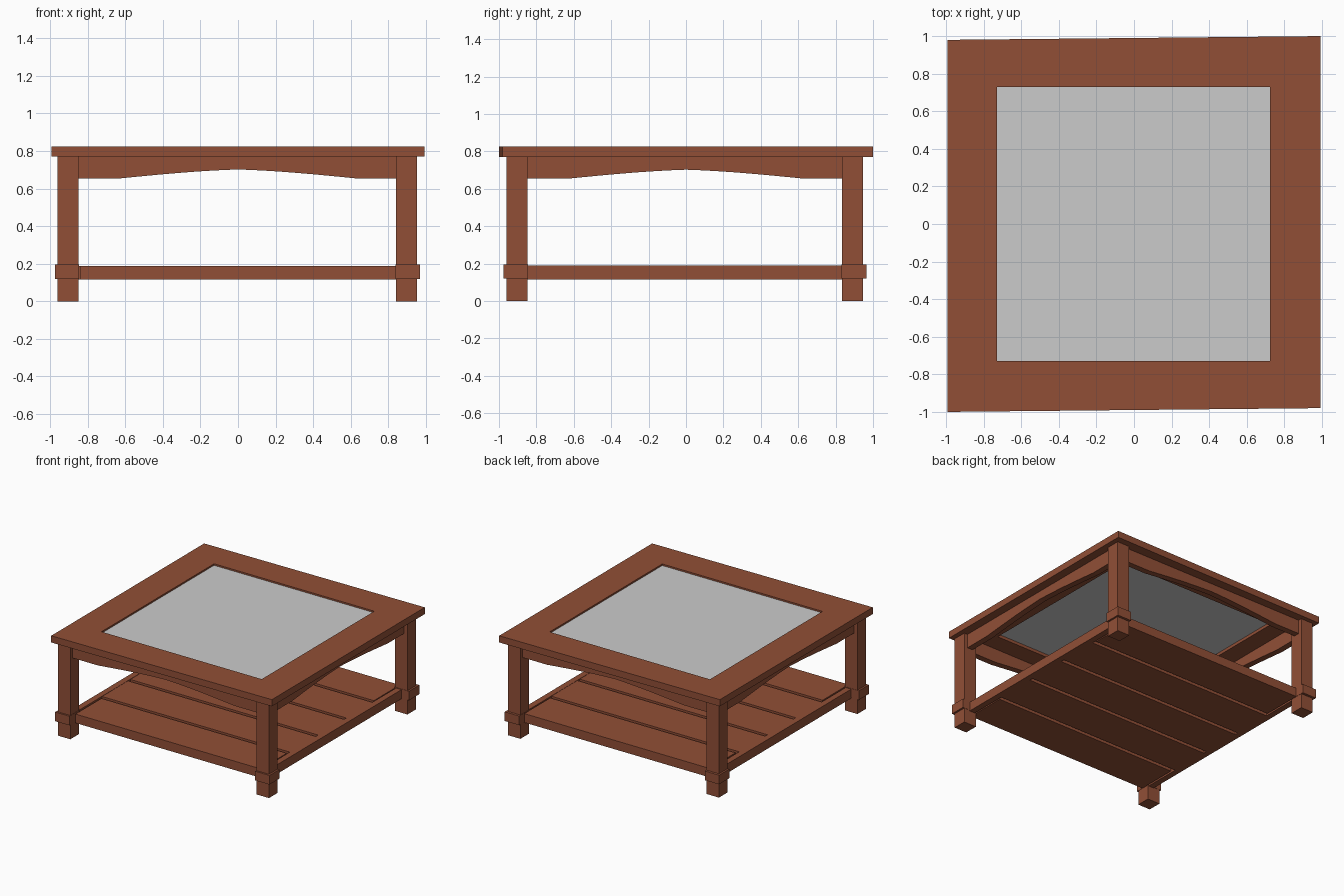
import bpy, bmesh, math

if "Cube" in bpy.data.objects:
    bpy.data.objects.remove(bpy.data.objects["Cube"])


def material(name, color):
    m = bpy.data.materials.new(name)
    m.diffuse_color = (*color, 1)
    m.use_nodes = True
    m.node_tree.nodes["Principled BSDF"].inputs["Base Color"].default_value = m.diffuse_color
    return m


WOOD = material("brown wood", (0.283, 0.078, 0.037))
GLASS = material("grey glass", (0.6, 0.6, 0.6))


def finish(name, bm, mat):
    bmesh.ops.recalc_face_normals(bm, faces=bm.faces[:])
    me = bpy.data.meshes.new(name)
    bm.to_mesh(me)
    bm.free()
    me.materials.append(mat)
    ob = bpy.data.objects.new(name, me)
    bpy.context.collection.objects.link(ob)
    return ob


def box(name, x, y, z, mat=WOOD):
    bm = bmesh.new()
    bmesh.ops.create_cube(bm, size=1)
    for v in bm.verts:
        v.co = [r[0] if c < 0 else r[1] for c, r in zip(v.co, (x, y, z))]
    return finish(name, bm, mat)


# Table top: slightly skewed outer outline around a square opening
outer = [(-0.993, -1), (0.993, -0.98), (0.993, 1), (-0.993, 0.98)]
inner = [(-0.728, -0.728), (0.725, -0.728), (0.725, 0.73), (-0.728, 0.73)]
Z0, Z1 = 0.77, 0.825
bm = bmesh.new()
rings = [[bm.verts.new((x, y, z)) for x, y in pts]
         for pts, z in ((outer, Z1), (inner, Z1), (inner, Z0), (outer, Z0))]
for k in range(4):
    a, b = rings[k], rings[(k + 1) % 4]
    for i in range(4):
        j = (i + 1) % 4
        bm.faces.new((a[i], a[j], b[j], b[i]))
finish("top_frame", bm, WOOD)

# Glass pane, a little below the frame surface
box("glass_pane", (-0.73, 0.727), (-0.73, 0.732), (0.795, 0.812), GLASS)

# Legs with square collars that stand proud on the outer sides
spans_x = {"left": ((-0.96, -0.848), (-0.975, -0.846)),
           "right": ((0.84, 0.953), (0.838, 0.968))}
spans_y = {"front": ((-0.96, -0.848), (-0.975, -0.846)),
           "back": ((0.833, 0.945), (0.831, 0.965))}
for sx, (lx, cx) in spans_x.items():
    for sy, (ly, cy) in spans_y.items():
        box(f"{sy}_{sx}_leg", lx, ly, (0, 0.77))
        box(f"{sy}_{sx}_collar", cx, cy, (0.12, 0.195))


# Aprons with an arched lower edge
def apron(name, a, b, d0, d1, along_x):
    low = [(a, 0.655), (-0.62, 0.655)]
    for i in range(1, 16):
        u = -0.62 + 1.24 * i / 16
        t = abs(u) / 0.62
        low.append((u, 0.655 + 0.047 * (0.45 * (1 - t) + 0.55 * math.cos(t * math.pi / 2))))
    low += [(0.62, 0.655), (b, 0.655)]
    outline = low + [(b, 0.77), (a, 0.77)]
    bm = bmesh.new()
    sides = [[bm.verts.new((u, d, z) if along_x else (d, u, z)) for u, z in outline]
             for d in (d0, d1)]
    n = len(outline)
    for s in sides:
        bm.faces.new(s)
    for i in range(n):
        j = (i + 1) % n
        bm.faces.new((sides[0][i], sides[0][j], sides[1][j], sides[1][i]))
    finish(name, bm, WOOD)


apron("front_apron", -0.85, 0.842, -0.93, -0.88, True)
apron("back_apron", -0.85, 0.842, 0.865, 0.915, True)
apron("left_apron", -0.85, 0.835, -0.93, -0.88, False)
apron("right_apron", -0.85, 0.835, 0.872, 0.922, False)

# Lower shelf: side rails and five planks with open gaps
box("left_shelf_rail", (-0.905, -0.855), (-0.85, 0.835), (0.115, 0.19))
box("right_shelf_rail", (0.85, 0.9), (-0.85, 0.835), (0.115, 0.19))
y0, y1, gap = -0.905, 0.895, 0.03
width = (y1 - y0 - 4 * gap) / 5
for i in range(5):
    s = y0 + i * (width + gap)
    edge = i in (0, 4)
    box(f"shelf_plank_{i + 1}", (-0.84, 0.84) if edge else (-0.86, 0.855),
        (s, s + width), (0.115, 0.188))
